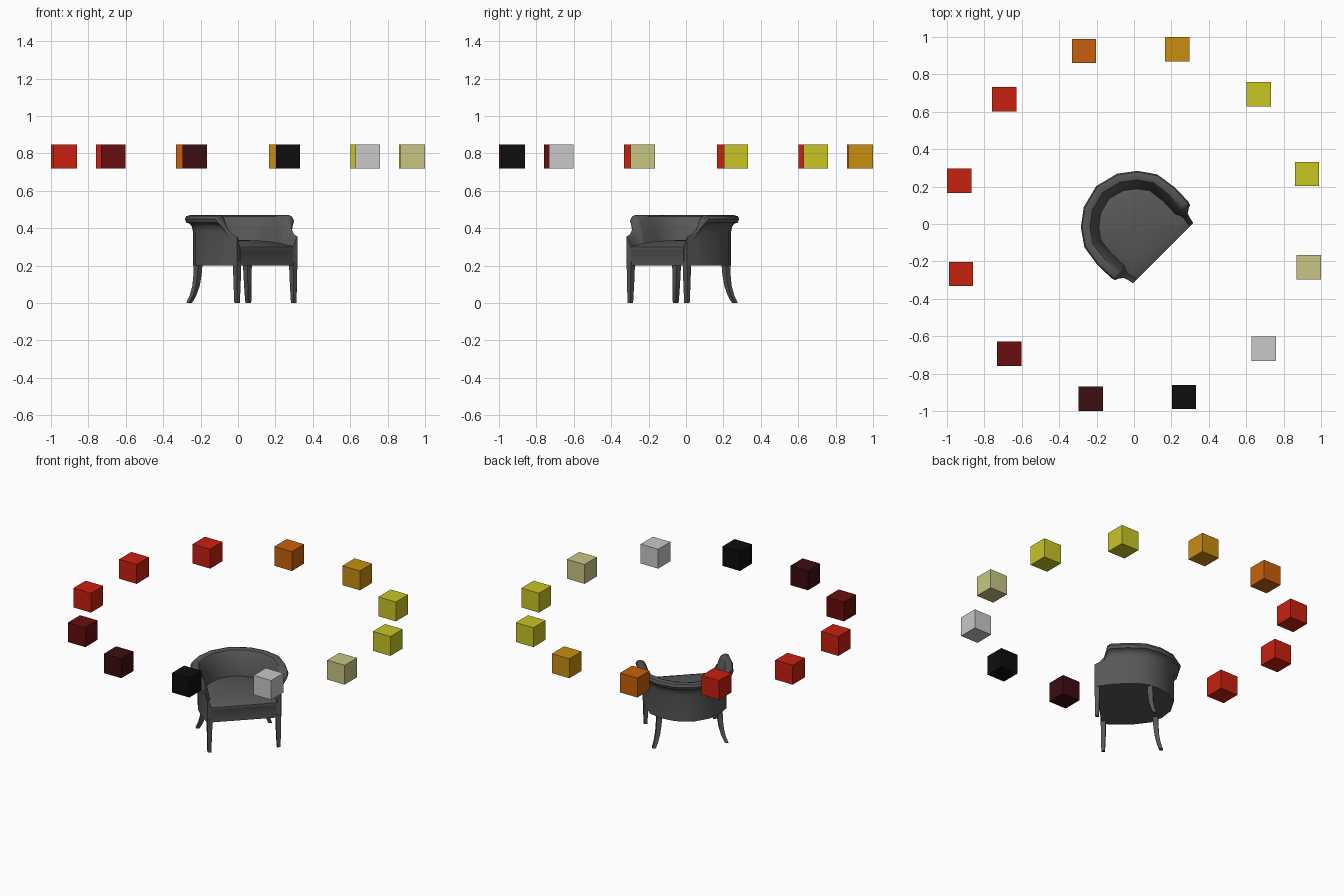
import bpy, bmesh, math
from mathutils import Vector

if "Cube" in bpy.data.objects:
    bpy.data.objects.remove(bpy.data.objects["Cube"])


def material(name, rgb):
    m = bpy.data.materials.new(name)
    m.use_nodes = True
    m.diffuse_color = (*rgb, 1)
    m.node_tree.nodes["Principled BSDF"].inputs["Base Color"].default_value = (*rgb, 1)
    return m


MATS = {
    "red": material("red", (0.58, 0.015, 0.005)),
    "orange": material("orange", (0.58, 0.12, 0.004)),
    "amber": material("amber", (0.58, 0.27, 0.005)),
    "yellow": material("yellow", (0.58, 0.56, 0.018)),
    "pale yellow": material("pale yellow", (0.58, 0.56, 0.23)),
    "light grey": material("light grey", (0.58, 0.58, 0.58)),
    "black": material("black", (0.004, 0.004, 0.004)),
    "dark maroon": material("dark maroon", (0.045, 0.004, 0.005)),
    "maroon": material("maroon", (0.14, 0.004, 0.004)),
    "chair grey": material("chair grey", (0.095, 0.095, 0.095)),
}


def finish(name, bm, mat, smooth=None, turn=0.0):
    bmesh.ops.recalc_face_normals(bm, faces=bm.faces)
    mesh = bpy.data.meshes.new(name)
    bm.to_mesh(mesh)
    bm.free()
    mesh.materials.append(MATS[mat])
    ob = bpy.data.objects.new(name, mesh)
    bpy.context.collection.objects.link(ob)
    ob.rotation_euler.z = turn
    if smooth:
        bpy.ops.object.select_all(action="DESELECT")
        ob.select_set(True)
        bpy.context.view_layer.objects.active = ob
        bpy.ops.object.shade_smooth_by_angle(angle=math.radians(smooth))
    return ob


def loft(rings):
    """Skin closed rings of equal length and cap both ends."""
    bm = bmesh.new()
    rows = [[bm.verts.new(p) for p in ring] for ring in rings]
    n = len(rows[0])
    for a, b in zip(rows, rows[1:]):
        for i in range(n):
            bm.faces.new((a[i], a[(i + 1) % n], b[(i + 1) % n], b[i]))
    bm.faces.new(rows[0])
    bm.faces.new(rows[-1])
    return bm


# Ring of floating cubes, one colour each
ring_colours = ["pale yellow", "yellow", "yellow", "amber", "orange", "red",
                "red", "red", "maroon", "dark maroon", "black", "light grey"]
for i, colour in enumerate(ring_colours):
    a = math.radians(-13.9 + 30 * i)
    bm = bmesh.new()
    bmesh.ops.create_cube(bm, size=0.13)
    bmesh.ops.translate(bm, verts=bm.verts,
                        vec=(0.963 * math.cos(a), 0.963 * math.sin(a), 0.783))
    finish(f"cube_{i + 1}", bm, colour)

# The chair is built facing -y, then turned towards a corner
TURN = math.radians(45)

# Half of the U-shaped wall: x, y, height factor, roll factor
half = [(0.228, -0.221, 0.575, 0), (0.234, -0.19, 0.62, 0), (0.239, -0.162, 0.73, 0.1),
        (0.243, -0.145, 0.86, 0.5), (0.245, -0.134, 0.96, 0.9), (0.247, -0.12, 1, 1),
        (0.25, -0.02, 1, 1), (0.235, 0.085, 1, 1), (0.183, 0.158, 1, 1), (0.108, 0.215, 1, 1)]
path = half + [(0, 0.243, 1, 1)] + [(-x, y, h, r) for x, y, h, r in reversed(half)]

# Cross-section of the wall: outward offset, height
section = [(0, 0.2), (0, 0.38), (0.006, 0.41), (0.02, 0.425), (0.036, 0.43), (0.043, 0.448),
           (0.036, 0.464), (0.016, 0.47), (-0.006, 0.463), (-0.02, 0.44), (-0.04, 0.38),
           (-0.055, 0.3), (-0.055, 0.2)]

rings, inner = [], []
for i, (x, y, h, r) in enumerate(path):
    a, b = path[max(i - 1, 0)], path[min(i + 1, len(path) - 1)]
    out = Vector((b[1] - a[1], a[0] - b[0])).normalized()
    inset = 0.6 + 0.4 * r
    ring = []
    for off, z in section:
        off *= r if off > 0 else inset
        ring.append((x + out.x * off, y + out.y * off, 0.2 + (z - 0.2) * h))
    rings.append(ring)
    inner.append(Vector((x - out.x * 0.03, y - out.y * 0.03)))
finish("curved_back_and_arms", loft(rings), "chair grey", 40, TURN)

# Seat: boxed base with a lip and a domed cushion
centre = Vector((0, -0.04))
for p in (inner[0], inner[-1]):
    p.y = -0.217
layers = [(1, 0.2), (1, 0.28), (1.02, 0.288), (1.01, 0.3), (0.95, 0.307),
          (0.75, 0.32), (0.5, 0.33), (0.25, 0.335), (0.05, 0.336)]
seat_rings = []
for s, z in layers:
    pts = [centre + (p - centre) * s for p in inner]
    seat_rings.append([(p.x, p.y, z) for p in pts])
finish("seat", loft(seat_rings), "chair grey", 40, TURN)

# Legs: straight tapered in front, sabre-curved behind (x, y, z, width)
front_leg = [(0.212, -0.205, 0.22, 0.032), (0.213, -0.206, 0.1, 0.027), (0.214, -0.207, 0, 0.021)]
back_leg = [(0.186, 0.115, 0.22, 0.034), (0.189, 0.117, 0.15, 0.031), (0.196, 0.122, 0.09, 0.028),
            (0.208, 0.132, 0.04, 0.025), (0.224, 0.146, 0, 0.022)]
for name, stations in (("front_leg", front_leg), ("back_leg", back_leg)):
    for side, sx in (("left", 1), ("right", -1)):
        leg = [[(sx * x + dx * w / 2, y + dy * w / 2, z)
                for dx, dy in ((-1, -1), (1, -1), (1, 1), (-1, 1))]
               for x, y, z, w in stations]
        finish(f"{side}_{name}", loft(leg), "chair grey", 30, TURN)
